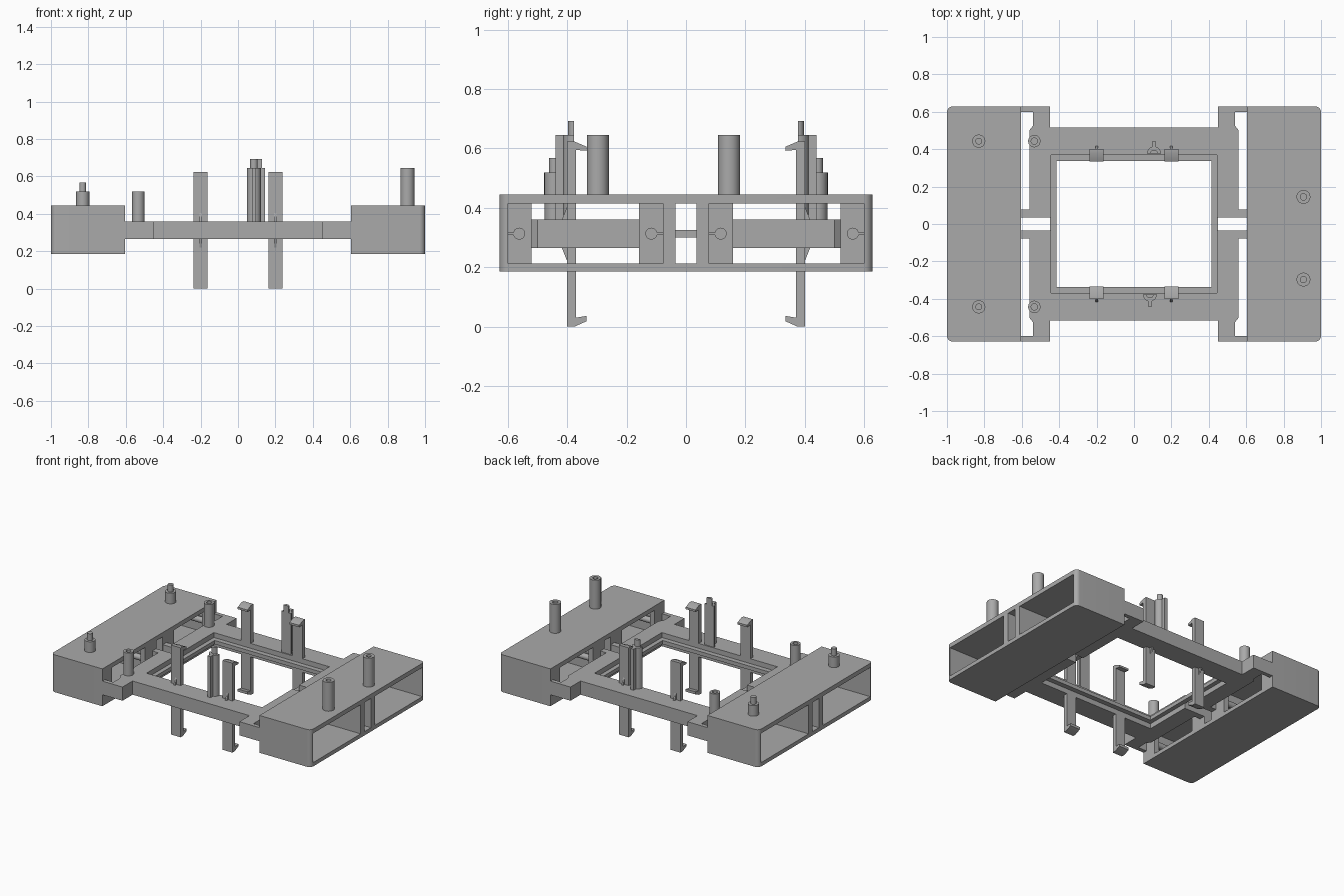
import bpy, bmesh, math
from mathutils import Vector

cube = bpy.data.objects.get("Cube")
if cube:
    bpy.data.objects.remove(cube)

grey = bpy.data.materials.new("plain grey")
grey.use_nodes = True
COLOUR = (0.4, 0.4, 0.4, 1)
grey.diffuse_color = COLOUR
grey.node_tree.nodes["Principled BSDF"].inputs["Base Color"].default_value = COLOUR


def add_prism(bm, pts, a, b, axis="z"):
    """Extrude an outline from a to b; outline is (x, y) for z and (y, z) for x."""
    place = (lambda p, h: (p[0], p[1], h)) if axis == "z" else (lambda p, h: (h, p[0], p[1]))
    low = [bm.verts.new(place(p, a)) for p in pts]
    face = bm.faces.new(low)
    top = bmesh.ops.extrude_face_region(bm, geom=[face], use_keep_orig=True)["geom"]
    shift = Vector(place((0, 0), b - a))
    bmesh.ops.translate(bm, vec=shift, verts=[v for v in top if isinstance(v, bmesh.types.BMVert)])


def rect(x0, x1, y0, y1):
    return [(x0, y0), (x1, y0), (x1, y1), (x0, y1)]


def arc(cx, cy, r, start, end, n=10):
    angles = [math.radians(start + (end - start) * i / n) for i in range(n + 1)]
    return [(cx + r * math.cos(t), cy + r * math.sin(t)) for t in angles]


def finish(name, bm, mirror=""):
    """Turn the bmesh into an object, shade it and mirror it across world axes."""
    bmesh.ops.recalc_face_normals(bm, faces=bm.faces[:])
    mesh = bpy.data.meshes.new(name)
    bm.to_mesh(mesh)
    bm.free()
    mesh.materials.append(grey)
    ob = bpy.data.objects.new(name, mesh)
    bpy.context.collection.objects.link(ob)
    shade(ob)
    if mirror:
        mod = ob.modifiers.new("Mirror", "MIRROR")
        mod.use_axis = ("x" in mirror, "y" in mirror, False)
        mod.use_mirror_merge = False
    return ob


def shade(ob):
    bpy.ops.object.select_all(action="DESELECT")
    ob.select_set(True)
    bpy.context.view_layer.objects.active = ob
    bpy.ops.object.shade_smooth_by_angle(angle=math.radians(35))


def prism(name, pts, a, b, axis="z", mirror=""):
    bm = bmesh.new()
    add_prism(bm, pts, a, b, axis)
    return finish(name, bm, mirror)


def lathe(name, x, y, profile, mirror=""):
    bm = bmesh.new()
    verts = [bm.verts.new((x + r, y, z)) for r, z in profile]
    edges = [bm.edges.new(pair) for pair in zip(verts, verts[1:])]
    bmesh.ops.spin(bm, geom=verts + edges, cent=(x, y, 0), axis=(0, 0, 1),
                   angle=math.tau, steps=28, use_merge=True)
    bmesh.ops.remove_doubles(bm, verts=bm.verts[:], dist=0.0005)
    return finish(name, bm, mirror)


# End housings: rounded blocks hollowed right through from side to side
INNER, OUT_Y, R = 0.605, 0.628, 0.03
outline = [(INNER, -OUT_Y)] + arc(1 - R, -OUT_Y + R, R, -90, 0) \
    + arc(1 - R, OUT_Y - R, R, 0, 90) + [(INNER, OUT_Y)]
housing = prism("end_housing", outline, 0.185, 0.445)
bm = bmesh.new()
for y0, y1 in ((-0.6, -0.078), (-0.035, 0.035), (0.078, 0.6)):
    add_prism(bm, rect(y0, y1, 0.212, 0.415), 0.5, 1.1, "x")
cutter = finish("tunnel_cutter", bm)
cutter.hide_render = True
cut = housing.modifiers.new("Tunnels", "BOOLEAN")
cut.operation = "DIFFERENCE"
cut.solver = "EXACT"
cut.object = cutter
bpy.context.view_layer.objects.active = housing
bpy.ops.object.modifier_apply(modifier="Tunnels")
bpy.data.objects.remove(cutter)
shade(housing)
mod = housing.modifiers.new("Mirror", "MIRROR")
mod.use_mirror_merge = False

# Inner upright plates, each with a ribbed pin pointing outwards
for label, y0, y1, pin_y, wall_y in (("centre", 0.078, 0.158, 0.117, 0.078),
                                     ("end", 0.52, 0.6, 0.562, 0.6)):
    prism(label + "_upright", rect(y0, y1, 0.212, 0.415), INNER, 0.64, "x", "xy")
    prism(label + "_pin", arc(pin_y, 0.313, 0.02, 0, 345, 23), 0.64, 0.82, "x", "xy")
    prism(label + "_pin_rib", rect(min(pin_y, wall_y), max(pin_y, wall_y), 0.309, 0.317),
          0.64, 0.82, "x", "xy")

# Middle frame: two facing halves with arms reaching the housings
half = [(0.445, 0.37), (0.445, 0.036), (INNER, 0.036), (INNER, 0.078), (0.56, 0.078),
        (0.56, 0.5), (0.54, 0.525), (0.54, 0.6), (INNER, 0.6), (INNER, OUT_Y),
        (0.45, OUT_Y), (0.45, 0.517)]
prism("middle_frame", half + [(-x, y) for x, y in reversed(half)], 0.265, 0.36, mirror="y")

# Thin ledge around the opening
prism("ledge_long_side", rect(-0.448, 0.448, 0.336, 0.372), 0.3, 0.326, mirror="y")
prism("ledge_short_side", rect(0.415, 0.448, -0.336, 0.336), 0.3, 0.326, mirror="x")

# Snap clips with a hook at both ends and a small stiffening rib
clip = [(0.4, 0), (0.375, 0), (0.335, 0.018), (0.335, 0.036), (0.37, 0.03),
        (0.37, 0.595), (0.335, 0.592), (0.335, 0.606), (0.375, 0.623), (0.4, 0.623)]
prism("snap_clip", clip, 0.162, 0.237, "x", "xy")
rib = [(0.398, 0.215), (0.418, 0.265), (0.418, 0.36), (0.398, 0.41)]
prism("clip_rib", rib, 0.193, 0.205, "x", "xy")

# Stepped pegs on the left housing, hollow posts on the frame and other housing
lathe("stepped_peg", -0.83, 0.443,
      [(0, 0.567), (0.018, 0.567), (0.018, 0.519), (0.035, 0.519), (0.035, 0.44), (0, 0.44)], "y")


def hollow_post(name, x, y, r, z0, z1, mirror=""):
    floor = z1 - 0.1
    lathe(name, x, y, [(0, floor), (0.017, floor), (0.017, z1), (r, z1), (r, z0), (0, z0)], mirror)


hollow_post("frame_post", -0.533, 0.443, 0.033, 0.355, 0.519, "y")
hollow_post("back_post", 0.906, 0.145, 0.037, 0.44, 0.646)
hollow_post("front_post", 0.906, -0.297, 0.037, 0.44, 0.646)

# Half-round guide posts with a rear fin and a narrow tip
for label, x, s in (("back", 0.107, 1), ("front", 0.085, -1)):
    body = arc(0, 0, 0.037, 0, 73, 8) + [(0.011, 0.063), (-0.011, 0.063)] \
        + arc(0, 0, 0.037, 107, 180, 8)
    tip = arc(0, 0, 0.02, 0, 180, 12)
    for part, pts, z0, z1 in (("body", body, 0.355, 0.646), ("tip", tip, 0.646, 0.693)):
        prism(f"{label}_guide_{part}", [(x + px, s * (0.377 + py)) for px, py in pts], z0, z1)
